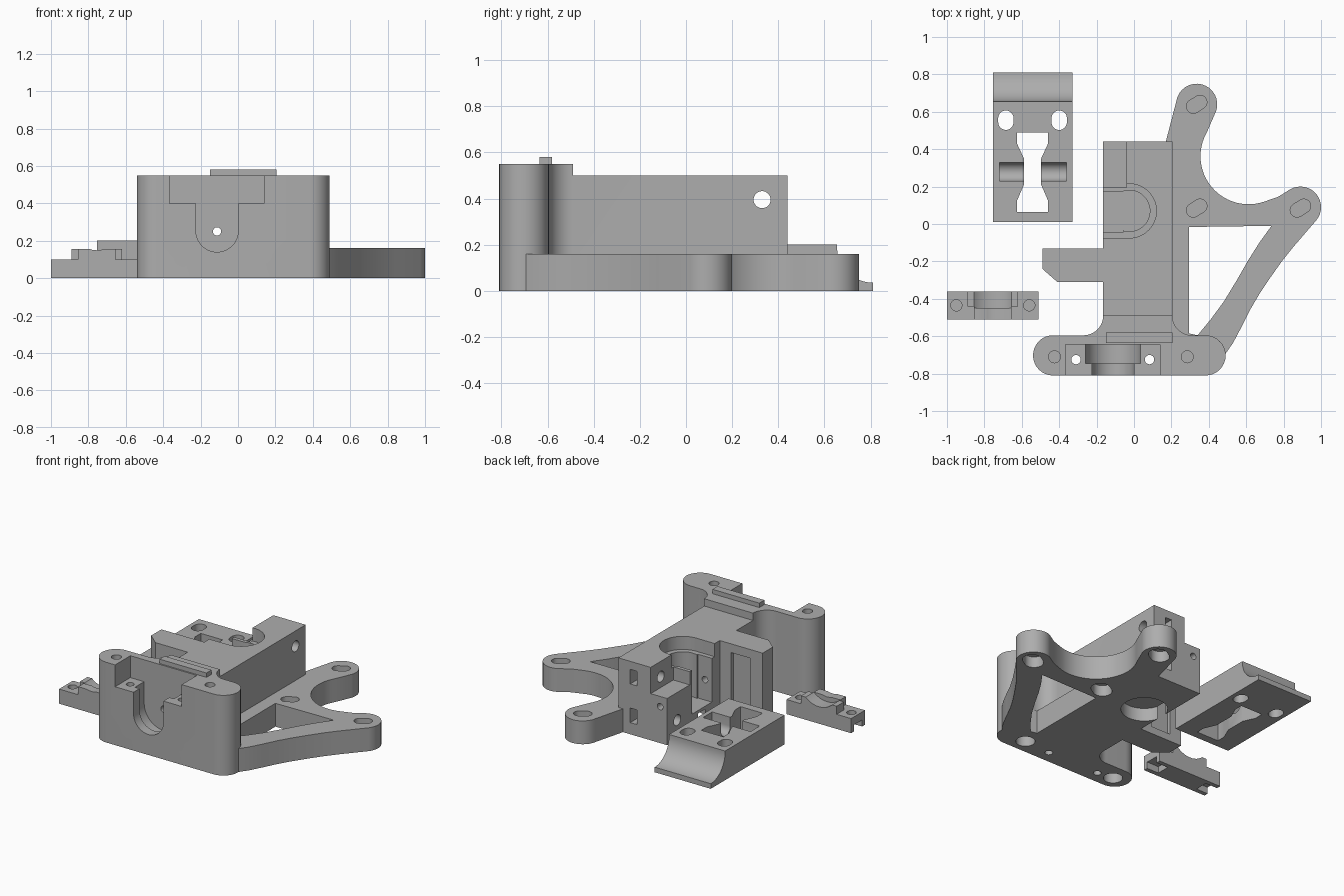
import bpy, bmesh, math
from mathutils import Matrix, Vector

if "Cube" in bpy.data.objects:
    bpy.data.objects.remove(bpy.data.objects["Cube"])

grey = bpy.data.materials.new("grey plastic")
grey.diffuse_color = (0.42, 0.42, 0.42, 1)
grey.use_nodes = True
grey.node_tree.nodes["Principled BSDF"].inputs["Base Color"].default_value = grey.diffuse_color

# Axis maps: profile (u, v) and extrusion w to x, y, z
MAPS = {'z': lambda u, v, w: (u, v, w),
        'y': lambda u, v, w: (u, w, v),
        'x': lambda u, v, w: (w, u, v)}


def prism(name, pts, lo, hi, axis='z'):
    bm = bmesh.new()
    f = MAPS[axis]
    a = [bm.verts.new(f(u, v, lo)) for u, v in pts]
    b = [bm.verts.new(f(u, v, hi)) for u, v in pts]
    bm.faces.new(a)
    bm.faces.new(b)
    n = len(pts)
    for i in range(n):
        j = (i + 1) % n
        bm.faces.new((a[i], a[j], b[j], b[i]))
    bmesh.ops.recalc_face_normals(bm, faces=bm.faces[:])
    me = bpy.data.meshes.new(name)
    bm.to_mesh(me)
    bm.free()
    me.materials.append(grey)
    ob = bpy.data.objects.new(name, me)
    bpy.context.collection.objects.link(ob)
    return ob


def rect(x0, x1, y0, y1):
    return [(x0, y0), (x1, y0), (x1, y1), (x0, y1)]


def arc(cx, cy, r, a0, a1, n=16):
    out = []
    for i in range(n + 1):
        t = math.radians(a0 + (a1 - a0) * i / n)
        out.append((cx + r * math.cos(t), cy + r * math.sin(t)))
    return out


def circle(cx, cy, r, n=32):
    return arc(cx, cy, r, 0, 360, n)[:-1]


def slot(cx, cy, r, half, ang):
    d = half - r
    c, s = math.cos(math.radians(ang)) * d, math.sin(math.radians(ang)) * d
    return (arc(cx + c, cy + s, r, ang - 90, ang + 90)
            + arc(cx - c, cy - s, r, ang + 90, ang + 270))


def combine(ob, op, pts, lo, hi, axis='z'):
    tool = prism("helper", pts, lo, hi, axis)
    tool.hide_render = True
    m = ob.modifiers.new("bool", 'BOOLEAN')
    m.operation, m.solver, m.object = op, 'EXACT', tool
    bpy.context.view_layer.objects.active = ob
    bpy.ops.object.modifier_apply(modifier=m.name)
    bpy.data.objects.remove(tool, do_unlink=True)


def cut(ob, pts, lo, hi, axis='z'):
    combine(ob, 'DIFFERENCE', pts, lo, hi, axis)


def add(ob, pts, lo, hi, axis='z'):
    combine(ob, 'UNION', pts, lo, hi, axis)


def finish(ob):
    bpy.ops.object.select_all(action='DESELECT')
    ob.select_set(True)
    bpy.context.view_layer.objects.active = ob
    bpy.ops.object.shade_smooth_by_angle(angle=math.radians(30))


# Motor plate with two rounded arms and a curved strut
plate = ([(0.1, -0.7), (0.1, 0.3), (0.17, 0.44)]
         + arc(0.335, 0.64, 0.11, 172, -20)
         + arc(0.6125, 0.3625, 0.257, 150, 290, 24) + [(0.77, 0.145)]
         + arc(0.89, 0.09, 0.11, 120, -40)
         + [(0.85, -0.125), (0.79, -0.2), (0.73, -0.285), (0.67, -0.375),
            (0.62, -0.46), (0.575, -0.55), (0.53, -0.635), (0.485, -0.7), (0.4, -0.75)])
body = prism("extruder_body", plate, 0, 0.16)
cut(body, [(0.295, -0.585), (0.34, -0.595), (0.41, -0.51), (0.48, -0.415), (0.55, -0.3),
           (0.61, -0.195), (0.67, -0.1), (0.735, -0.01), (0.295, -0.016)], -0.1, 0.3)

# Main block, side tab, and front wall with filleted root
add(body, rect(-0.165, 0.205, -0.55, 0.44), 0, 0.5)
add(body, [(-0.1, -0.31), (-0.1, -0.13), (-0.49, -0.13), (-0.49, -0.24), (-0.41, -0.31)], 0, 0.5)
wall = (arc(-0.4325, -0.7025, 0.1075, 90, 270) + arc(0.3825, -0.7025, 0.1075, -90, 90)
        + arc(0.31, -0.49, 0.105, 270, 180) + arc(-0.27, -0.49, 0.105, 0, -90))
add(body, wall, 0, 0.55)

# Clamp seat and stepped U channel in the front wall
cut(body, rect(-0.365, 0.14, -0.9, -0.645), 0.40, 0.7)
for r, y0, y1 in ((0.113, -0.9, -0.74), (0.148, -0.745, -0.645)):
    cut(body, arc(-0.112, 0.253, r, 180, 360, 24) + [(-0.112 + r, 0.6), (-0.112 - r, 0.6)], y0, y1, 'y')
for x in (-0.31, 0.083):
    cut(body, circle(x, -0.725, 0.025), -0.1, 0.7)

# Mounting screw holes with counterbores below
for x in (-0.425, 0.285):
    cut(body, circle(x, -0.71, 0.032), 0.09, 0.7)
    cut(body, circle(x, -0.71, 0.06), -0.1, 0.08)
for x, y in ((0.335, 0.64), (0.335, 0.085), (0.89, 0.085)):
    cut(body, slot(x, y, 0.037, 0.058, 32), 0.085, 0.3)
    cut(body, slot(x, y, 0.06, 0.08, 32), -0.1, 0.075)

# Bearing seats, drive chamber and side opening
cut(body, circle(-0.025, 0.07, 0.145, 48), 0.41, 0.7)
cut(body, circle(-0.025, 0.07, 0.11, 48), 0.11, 0.45)
cut(body, rect(-0.3, -0.025, -0.075, 0.2), 0.41, 0.7)
cut(body, rect(-0.3, -0.06, -0.045, 0.17), 0.11, 0.45)
cut(body, circle(-0.025, 0.07, 0.145, 48), -0.1, 0.09)

# Lowered rear ledge, tension bolt holes, nut slots, filament path
cut(body, rect(-0.3, -0.04, 0.195, 0.6), 0.32, 0.7)
cut(body, circle(0.33, 0.395, 0.037), -0.4, 0.4, 'x')
cut(body, circle(0.33, 0.13, 0.037), -0.4, 0.15, 'x')
for z in (0.395, 0.13):
    cut(body, rect(0.065, 0.115, z - 0.05, z + 0.05), 0.27, 0.6, 'y')
cut(body, circle(-0.112, 0.25, 0.022, 20), -0.9, 0.6, 'y')
# Shallow recess in the back of the tab
cut(body, rect(-0.40, -0.25, 0.05, 0.44), -0.155, -0.05, 'y')
finish(body)

# Raised ridge on top of the front wall
finish(prism("top_ridge", rect(-0.15, 0.205, -0.635, -0.58), 0.545, 0.58))

# Idler lever with curved finger grip
profile = [(0.01, 0), (0.81, 0)] + arc(0.81, 0.19, 0.155, 270, 180) + [(0.655, 0.2), (0.01, 0.2)]
lever = prism("idler_lever", profile, -0.755, -0.33, 'x')
cx = -0.5425
half = [(0.083, 0.065), (0.083, 0.125), (0.046, 0.21), (0.046, 0.35), (0.083, 0.43), (0.083, 0.49)]
cut(lever, [(cx + u, v) for u, v in half] + [(cx - u, v) for u, v in reversed(half)], -0.1, 0.4)
# Axle groove and bolt slots
cut(lever, arc(0.28, 0.14, 0.05, 180, 360) + [(0.33, 0.3), (0.23, 0.3)], -0.72, -0.36, 'x')
for x in (-0.685, -0.4):
    cut(lever, slot(x, 0.555, 0.041, 0.052, 90), -0.1, 0.4)
finish(lever)

# Nozzle clamp with stepped saddle
clamp = prism("nozzle_clamp", rect(-1, -0.51, -0.51, -0.36), 0, 0.10)
add(clamp, rect(-0.89, -0.62, -0.44, -0.36), 0.05, 0.155)
add(clamp, rect(-0.855, -0.655, -0.51, -0.43), 0.05, 0.155)
cut(clamp, circle(-0.755, 0.264, 0.148, 48), -0.45, -0.3, 'y')
cut(clamp, circle(-0.755, 0.264, 0.115, 48), -0.6, -0.44, 'y')
# Screw holes and nut slots open to the clamp ends
for x, x0, x1 in ((-0.95, -1.1, -0.91), (-0.56, -0.6, -0.4)):
    cut(clamp, circle(x, -0.435, 0.03), 0.055, 0.3)
    cut(clamp, rect(x0, x1, -0.48, -0.39), -0.1, 0.045)
finish(clamp)
